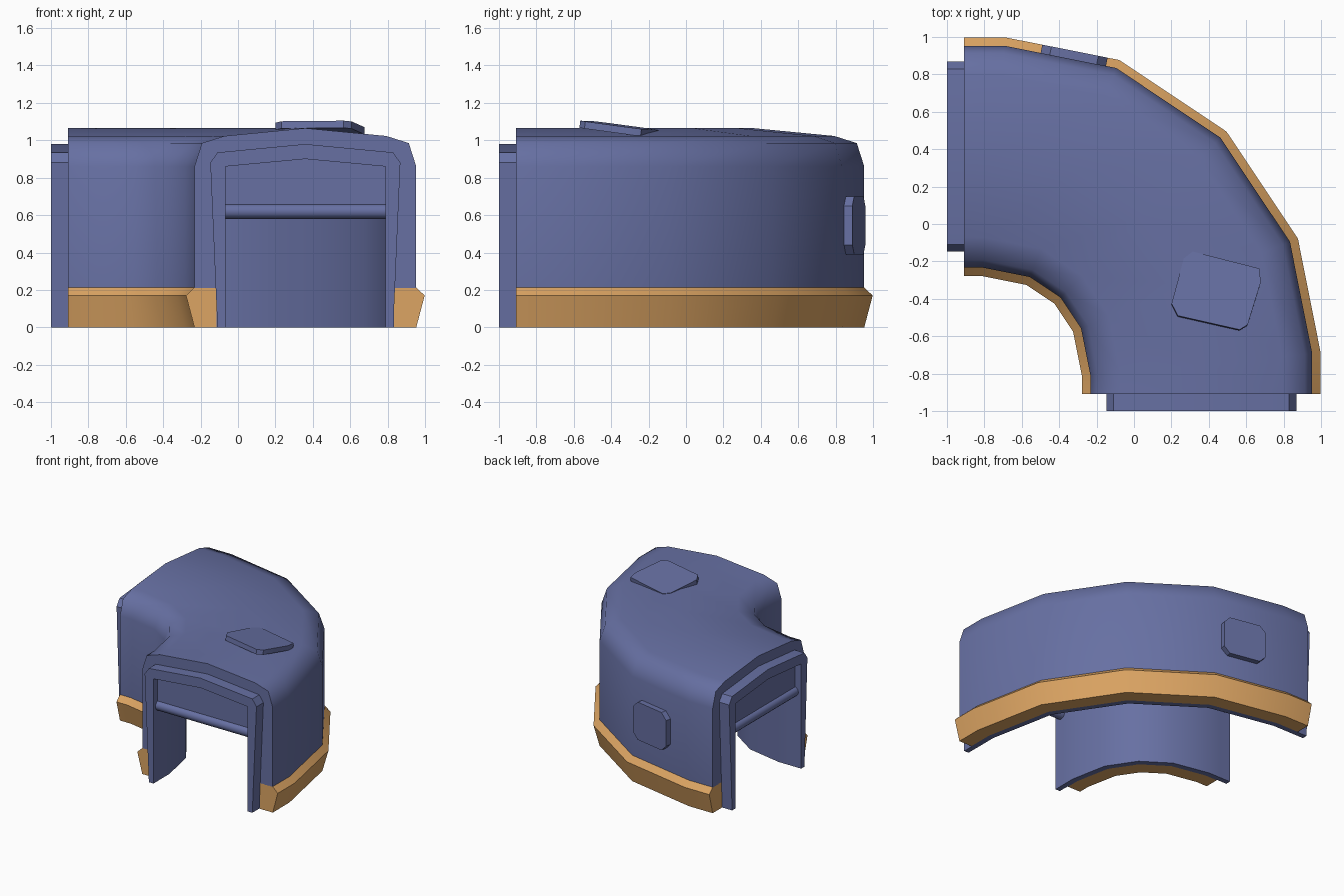
import bpy, bmesh, math
from mathutils import Vector

if "Cube" in bpy.data.objects:
    bpy.data.objects.remove(bpy.data.objects["Cube"])


def material(name, rgb):
    m = bpy.data.materials.new(name)
    m.diffuse_color = (*rgb, 1)
    m.use_nodes = True
    m.node_tree.nodes["Principled BSDF"].inputs["Base Color"].default_value = m.diffuse_color
    return m


BLUE = material("slate blue", (0.135, 0.162, 0.365))
ORANGE = material("warm orange", (0.72, 0.375, 0.125))


def finish(bm, name, mat, angle):
    bmesh.ops.recalc_face_normals(bm, faces=bm.faces)
    me = bpy.data.meshes.new(name)
    bm.to_mesh(me)
    bm.free()
    me.materials.append(mat)
    me.shade_smooth()
    me.set_sharp_from_angle(angle=math.radians(angle))
    ob = bpy.data.objects.new(name, me)
    bpy.context.collection.objects.link(ob)
    return ob


def sweep(name, profile, path, mat, angle=35):
    """Sweep a closed (offset, z) profile along a flat path with mitred corners."""
    pts = [Vector(p) for p in path]
    dirs = [(b - a).normalized() for a, b in zip(pts, pts[1:])]
    bm = bmesh.new()
    rings = []
    for i, p in enumerate(pts):
        a, b = dirs[max(i - 1, 0)], dirs[min(i, len(dirs) - 1)]
        t = (a + b).normalized()
        n = Vector((t.y, -t.x)) / t.dot(a)
        rings.append([bm.verts.new((p.x + u * n.x, p.y + u * n.y, z)) for u, z in profile])
    k = len(profile)
    for r, s in zip(rings, rings[1:]):
        for j in range(k):
            bm.faces.new((r[j], r[(j + 1) % k], s[(j + 1) % k], s[j]))
    bm.faces.new(rings[0])
    bm.faces.new(rings[-1])
    return finish(bm, name, mat, angle)


def plate(name, points, offset, mat):
    """Prism from a polygon in space, extruded by offset."""
    bm = bmesh.new()
    lo = [bm.verts.new(p) for p in points]
    hi = [bm.verts.new(Vector(p) + offset) for p in points]
    bm.faces.new(lo)
    bm.faces.new(hi)
    for j in range(len(lo)):
        k = (j + 1) % len(lo)
        bm.faces.new((lo[j], lo[k], hi[k], hi[j]))
    return finish(bm, name, mat, 30)


def arch(half):
    """Mirror a half outline that starts at the floor and ends at the ridge."""
    return half + [(-u, z) for u, z in reversed(half[:-1])]


# Centre line of the corner: short straight, four-segment bend, short straight
C, R, MID, END, TIP = -0.752, 1.112, 0.36, -0.91, -1.0
bend = [(C + R * math.cos(math.radians(22.5 * i)), C + R * math.sin(math.radians(22.5 * i)))
        for i in range(5)]
path = [(MID, END)] + bend + [(END, MID)]

# Main corridor shell, hollow and open below
inner = arch([(0.428, 0), (0.428, 0.86), (0, 0.90)])
outer = arch([(0.475, 0), (0.475, 0.21), (0.593, 0.21), (0.593, 0.86),
              (0.553, 0.985), (0.433, 1.023), (0, 1.065)])
sweep("corridor_shell", outer + inner[::-1], path, BLUE, 60)

# Orange skirting on both sides
skirt = [(0.475, 0), (0.593, 0), (0.638, 0.17), (0.593, 0.213), (0.475, 0.213)]
sweep("outer_skirt", skirt, path, ORANGE)
sweep("inner_skirt", [(-u, z) for u, z in skirt], path, ORANGE)

# Both open ends: connecting lip, raised shutter and its round bottom bar
lip = arch([(0.47, 0), (0.508, 0.88), (0.47, 0.935), (0, 0.98)])
shutter = arch([(0.428, 0.62), (0.428, 0.86), (0, 0.90)])
bar = [(0.04 * math.cos(i * math.pi / 6), 0.62 + 0.04 * math.sin(i * math.pi / 6))
       for i in range(12)]
for side in ("front", "left"):
    def at(*pts):
        return [p if side == "front" else p[::-1] for p in pts]
    sweep(side + "_lip", lip + inner[::-1], at((MID, TIP), (MID, END)), BLUE)
    sweep(side + "_shutter", shutter, at((MID, -0.945), (MID, -0.925)), BLUE)
    sweep(side + "_shutter_bar", bar, at((MID - 0.428, -0.935), (MID + 0.428, -0.935)), BLUE)

# Tilted hatch on the roof
hatch = [(.313, -.152), (.671, -.243), (.676, -.318), (.607, -.543),
         (.564, -.57), (.233, -.495), (.2, -.43), (.265, -.19)]
plate("roof_hatch", [(x, y, 1.067 - 0.13 * (y + 0.57) - 0.02 * (x - 0.56)) for x, y in hatch],
      Vector((0.001, 0.005, 0.038)), BLUE)

# Chamfered panel on the outer back wall
a = math.radians(11.25)
along, out = Vector((math.cos(a), -math.sin(a), 0)), Vector((math.sin(a), math.cos(a), 0))
w, h, c = 0.178, 0.155, 0.05
octagon = [(w, h - c), (w - c, h), (c - w, h), (-w, h - c),
           (-w, c - h), (c - w, -h), (w - c, -h), (w, c - h)]
base = Vector((-0.325, 0.878, 0.545))
plate("wall_panel", [base + along * u + Vector((0, 0, v)) for u, v in octagon], out * 0.047, BLUE)
